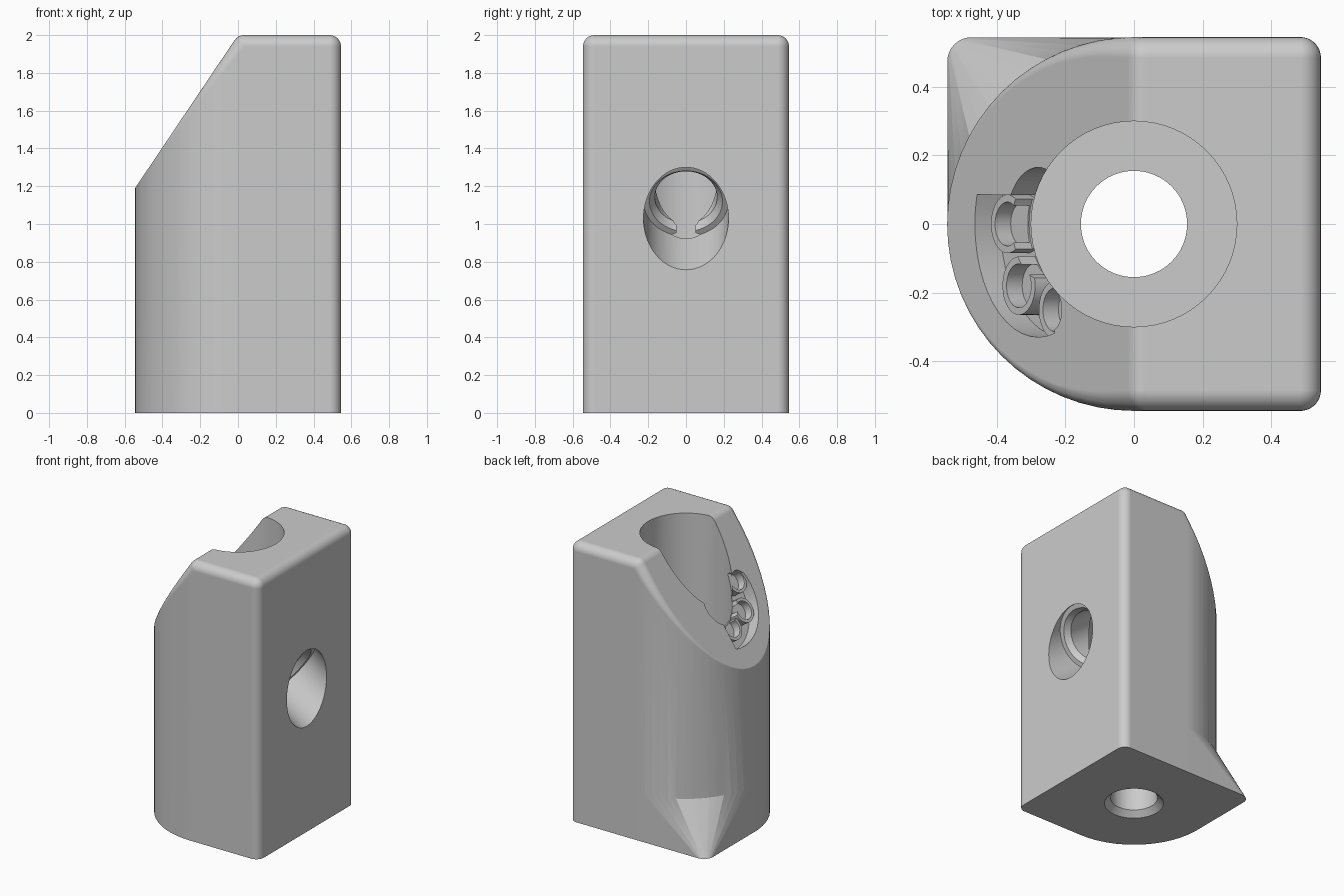
import bpy, bmesh, math
from math import sin, cos, pi, radians
from mathutils import Matrix, Vector

if "Cube" in bpy.data.objects:
    bpy.data.objects.remove(bpy.data.objects["Cube"])

R, FILLET, HEIGHT = 0.545, 0.06, 2.0
SLOPE = 0.81 / R
LEAN = math.hypot(1, SLOPE)

grey = bpy.data.materials.new("plain grey")
grey.use_nodes = True
grey.diffuse_color = (0.6, 0.6, 0.6, 1)
grey.node_tree.nodes["Principled BSDF"].inputs["Base Color"].default_value = (0.6, 0.6, 0.6, 1)


def finish(name, bm):
    bmesh.ops.recalc_face_normals(bm, faces=bm.faces[:])
    mesh = bpy.data.meshes.new(name)
    bm.to_mesh(mesh)
    bm.free()
    mesh.materials.append(grey)
    ob = bpy.data.objects.new(name, mesh)
    bpy.context.collection.objects.link(ob)
    return ob


def hull(name, points):
    bm = bmesh.new()
    for p in points:
        bm.verts.new(p)
    bmesh.ops.remove_doubles(bm, verts=bm.verts[:], dist=0.0002)
    bmesh.ops.convex_hull(bm, input=bm.verts[:])
    loose = [v for v in bm.verts if not v.link_faces]
    bmesh.ops.delete(bm, geom=loose, context="VERTS")
    bmesh.ops.dissolve_limit(bm, angle_limit=radians(0.2), verts=bm.verts[:], edges=bm.edges[:])
    return finish(name, bm)


def cone(name, r0, r1, z0, z1, frame=Matrix(), u=0, v=0):
    bm = bmesh.new()
    place = frame @ Matrix.Translation((u, v, (z0 + z1) / 2))
    bmesh.ops.create_cone(bm, cap_ends=True, segments=64, radius1=r0, radius2=r1,
                          depth=z1 - z0, matrix=place)
    return finish(name, bm)


def box(name, lo, hi, frame=Matrix()):
    lo, hi = Vector(lo), Vector(hi)
    bm = bmesh.new()
    size = Matrix.Diagonal((*(hi - lo), 1))
    bmesh.ops.create_cube(bm, size=1, matrix=frame @ Matrix.Translation((lo + hi) / 2) @ size)
    return finish(name, bm)


def combine(target, tool, operation="DIFFERENCE"):
    mod = target.modifiers.new("join", "BOOLEAN")
    mod.operation, mod.solver, mod.object = operation, "EXACT", tool
    mod.use_hole_tolerant = True
    bpy.context.view_layer.objects.active = target
    bpy.ops.object.modifier_apply(modifier=mod.name)
    bpy.data.objects.remove(tool)


# Body: rounded block, half round on one side, with a sloping top
# whose rim rounding fades towards the low end
step = pi / 32
tilt = math.atan(1 / SLOPE)
lifts = [tilt * j / 3 for j in range(4)] + [tilt + (pi / 2 - tilt) * j / 5 for j in range(1, 5)]
inner = R - FILLET
crease = FILLET * (LEAN - 1) / SLOPE
spots = []
for i in range(33):
    a = pi / 2 + i * step
    f = FILLET * (1 + 0.8 * cos(a))
    spots.append(((R - f) * cos(a), (R - f) * sin(a), f))
spots += [(x, s * inner, FILLET) for x in (crease, inner) for s in (-1, 1)]
points = []
for x, y, f in spots:
    top = min(HEIGHT - f, HEIGHT + SLOPE * x - f * LEAN)
    for i in range(64):
        dx, dy = f * cos(i * step), f * sin(i * step)
        points.append((x + dx, y + dy, -0.1))
        points += [(x + dx * cos(e), y + dy * cos(e), top + f * sin(e)) for e in lifts]
    points.append((x, y, top + f))
body = hull("body", points)

# Flared corner foot
edge = R - 0.0005
quarter = [pi / 2 + i * pi / 32 for i in range(17)]
foot = [(edge * cos(a), edge * sin(a), z) for a in quarter for z in (-0.1, 0.345)]
foot += [(-edge + 0.07 + 0.07 * cos(a), edge - 0.07 + 0.07 * sin(a), z)
         for a in quarter[::2] for z in (-0.1, 0)]
foot += [(0, 0, -0.1), (0, 0, 0.345)]
combine(body, hull("corner_foot", foot), "UNION")
combine(body, box("base_trim", (-1, -1, -1), (1, 1, 0)))

# Frame on the slope: u up the slope, v along y, w out of the slope
up = Vector((1, 0, SLOPE)) / LEAN
out = Vector((-SLOPE, 0, 1)) / LEAN
frame = Matrix((up, (0, 1, 0), out)).transposed().to_4x4()
frame.translation = Vector((-0.28, 0, HEIGHT - 0.28 * SLOPE))

arc = [radians(165 + i * 7.5) for i in range(17)]
outline = [(0.33 * cos(a), 0.33 * sin(a)) for a in arc] + [(0.1, -0.2), (0, 0.085)]


def pocket_block(name, w0, w1):
    return hull(name, [frame @ Vector((u, v, w)) for u, v in outline for w in (w0, w1)])


# Inclined tunnel with a stepped seat and key slot, closed under the pocket
void = cone("tunnel", 0.165, 0.165, -0.86, 0.3, frame)
combine(void, pocket_block("pocket_floor", -0.4, -0.08))
combine(void, cone("tunnel_wide", 0.225, 0.225, -1.5, -0.83, frame), "UNION")
combine(void, cone("tunnel_seat", 0.197, 0.164, -0.835, -0.79, frame), "UNION")
combine(void, box("key_slot", (-0.22, -0.05, -0.85), (0, 0.05, -0.6), frame), "UNION")

# Curved pocket holding three ring sockets
pocket = pocket_block("pocket", -0.09, 0.2)
for u, v in [(-0.19, 0), (-0.13, -0.18), (0.06, -0.25)]:
    combine(pocket, cone("socket", 0.085, 0.085, -0.15, -0.02, frame, u, v))
    combine(pocket, cone("socket_hole", 0.064, 0.064, -0.075, 0.1, frame, u, v), "UNION")
combine(void, pocket, "UNION")

# Vertical bore, through hole and chamfer
combine(void, cone("bore", 0.3, 0.3, 0.25, 2.5), "UNION")
combine(void, cone("through_hole", 0.155, 0.155, -0.5, 0.6), "UNION")
combine(void, cone("chamfer", 0.235, 0.1545, -0.04, 0.04), "UNION")
combine(body, void)

# Smooth shading with crisp edges
bpy.ops.object.select_all(action="DESELECT")
body.select_set(True)
bpy.context.view_layer.objects.active = body
bpy.ops.object.shade_smooth_by_angle(angle=radians(25))
normals = body.modifiers.new("even_normals", "WEIGHTED_NORMAL")
normals.keep_sharp = True
